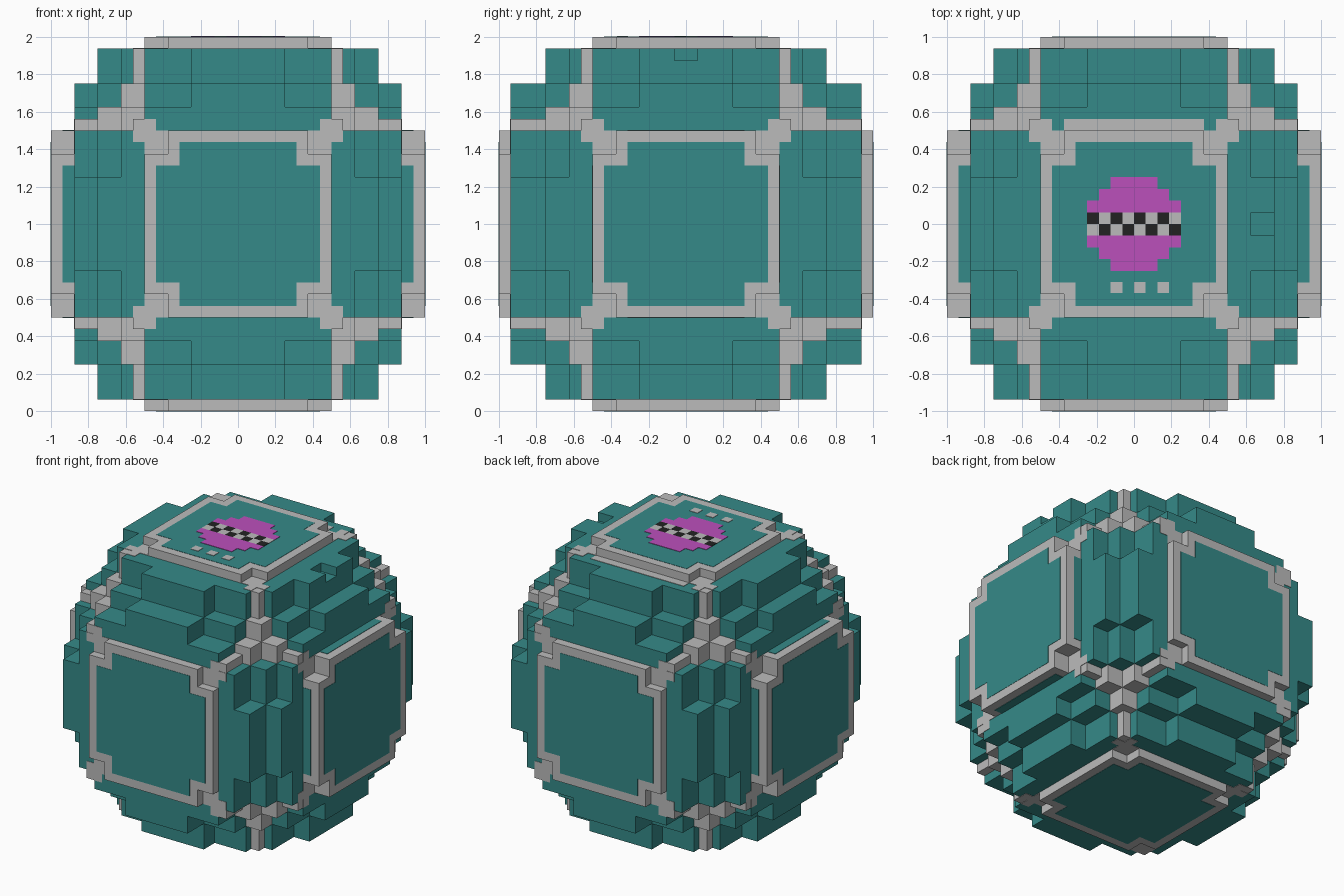
import bpy, bmesh
from mathutils import Vector

cube = bpy.data.objects.get("Cube")
if cube:
    bpy.data.objects.remove(cube, do_unlink=True)


def material(name, rgb):
    m = bpy.data.materials.new(name)
    m.use_nodes = True
    m.diffuse_color = (*rgb, 1)
    m.node_tree.nodes["Principled BSDF"].inputs["Base Color"].default_value = (*rgb, 1)
    return m


TEAL = material("teal", (0.036, 0.255, 0.25))
GREY = material("light grey", (0.50, 0.50, 0.50))
PINK = material("magenta", (0.50, 0.08, 0.50))
BLACK = material("black", (0.016, 0.016, 0.016))

U = 0.0625                       # smallest step of the shape
LEVEL = (0.875, 0.9375, 0.9375)  # height of the teal shell along x, y, z
AXES = "xyz"
SIDE = (("right", "left"), ("front", "back"), ("bottom", "top"))


def side_name(axis, s):
    return SIDE[axis][s > 0]


def prism(bm, poly, axis, t0, t1, signs=(1, 1)):
    """Extrude a 2D polygon along an axis; its plane is the other two axes."""
    i, j = [a for a in range(3) if a != axis]
    rings = []
    for t in (t0, t1):
        ring = []
        for a, b in poly:
            p = Vector((0, 0, 1))
            p[axis] += t
            p[i] += a * signs[0]
            p[j] += b * signs[1]
            ring.append(bm.verts.new(p))
        rings.append(ring)
    n = len(poly)
    bm.faces.new(rings[0])
    bm.faces.new(rings[1])
    for k in range(n):
        m = (k + 1) % n
        bm.faces.new((rings[0][k], rings[0][m], rings[1][m], rings[1][k]))


def rect(a0, a1, b0, b1):
    return [(a0, b0), (a1, b0), (a1, b1), (a0, b1)]


def plus(h, c):
    """Square of half size h with its corners cut back to c."""
    q = [(h, -c), (h, c), (c, c), (c, h)]
    return q + [(-c, h), (-c, c), (-h, c), (-h, -c)] + [(-c, -c), (-c, -h), (c, -h), (c, -c)]


def finish(name, bm, mat):
    bmesh.ops.recalc_face_normals(bm, faces=bm.faces)
    me = bpy.data.meshes.new(name)
    bm.to_mesh(me)
    bm.free()
    me.materials.append(mat)
    ob = bpy.data.objects.new(name, me)
    bpy.context.collection.objects.link(ob)
    return ob


# Inner body: three crossing blocks
bm = bmesh.new()
for ax in range(3):
    prism(bm, rect(-.5, .5, -.5, .5), ax, -LEVEL[ax], LEVEL[ax])
finish("inner_body", bm, TEAL)

# Six raised face plates, each with a grey frame and a teal panel
for ax in range(3):
    for s in (-1, 1):
        nm = side_name(ax, s)
        lv = LEVEL[ax]
        bm = bmesh.new()
        prism(bm, plus(.5, .375), ax, s * lv, s * 1.0)
        finish(nm + "_frame", bm, GREY)

        bm = bmesh.new()
        prism(bm, plus(.4375, .3125), ax, s * .99, s * 1.002)
        finish(nm + "_panel", bm, TEAL)

        # grey marks around the sunken corners of the plate
        bm = bmesh.new()
        for sa in (-1, 1):
            for sb in (-1, 1):
                for r in (rect(.375, .5, .375, .5), rect(.4375, .5, .5, .5625),
                          rect(.5, .5625, .4375, .5)):
                    prism(bm, r, ax, s * (lv - .003), s * (lv + .003), (sa, sb))
        finish(nm + "_corner_marks", bm, GREY)

        # the thicker side plates have a teal band below the frame
        if ax == 0:
            bm = bmesh.new()
            prism(bm, rect(-.503, .503, -.3125, .3125), 0, s * lv, s * (lv + U))
            prism(bm, rect(-.3125, .3125, -.503, .503), 0, s * lv, s * (lv + U))
            finish(nm + "_side_band", bm, TEAL)

# Twelve stepped edge panels between the plates
for ax in range(3):
    i, j = [a for a in range(3) if a != ax]
    A, B = LEVEL[j], LEVEL[i]
    middle = [(.5, .5), (.5, A), (.75, A), (.75, .75), (B, .75), (B, .5)]
    end = [(.5, .5), (.5, A), (.625, A), (.625, .75), (.75, .75), (.75, .625),
           (B, .625), (B, .5)]
    notched = middle[:2] + [(.625, A), (.625, A - U), (.75, A - U)] + middle[3:]
    for si in (-1, 1):
        for sj in (-1, 1):
            bm = bmesh.new()
            prism(bm, end, ax, -.5, -.25, (si, sj))
            prism(bm, end, ax, .25, .5, (si, sj))
            if ax == 1 and si > 0 and sj > 0:     # one panel has a small notch
                prism(bm, middle, ax, -.25, -U, (si, sj))
                prism(bm, notched, ax, -U, U, (si, sj))
                prism(bm, middle, ax, U, .25, (si, sj))
            else:
                prism(bm, middle, ax, -.25, .25, (si, sj))
            finish(f"{side_name(i, si)}_{side_name(j, sj)}_edge", bm, TEAL)

# Eight grey corner joints: a cube, three stub arms and three thin bars
for sx in (-1, 1):
    for sy in (-1, 1):
        for sz in (-1, 1):
            sg = (sx, sy, sz)
            bm = bmesh.new()
            for ax in range(3):
                other = tuple(sg[a] for a in range(3) if a != ax)
                prism(bm, rect(.5, .625, .5, .625), ax, sg[ax] * .5, sg[ax] * .75, other)
                prism(bm, rect(.5, .5625, .5, .5625), ax, sg[ax] * .5,
                      sg[ax] * LEVEL[ax], other)
            finish("_".join(side_name(a, sg[a]) for a in range(3)) + "_joint", bm, GREY)

# Grey strip behind the top plate
bm = bmesh.new()
prism(bm, rect(-.375, .375, .5, .5625), 2, .93, .9405)
finish("top_back_strip", bm, GREY)

# Round emblem on the top: magenta rows, chequered band and three dots
bm = bmesh.new()
for s in (-1, 1):
    for k, w in enumerate((.25, .1875, .125)):
        prism(bm, rect(-w, w, (k + 1) * U, (k + 2) * U), 2, 1.0, 1.005, (1, s))
finish("emblem_halves", bm, PINK)

for name, mat, odd in (("emblem_dark_checks", BLACK, 0), ("emblem_light_checks", GREY, 1)):
    bm = bmesh.new()
    for c in range(8):
        for r in range(2):
            if (c + r + 1) % 2 == odd:
                x, y = -.25 + c * U, -U + r * U
                prism(bm, rect(x, x + U, y, y + U), 2, 1.0, 1.005)
    finish(name, bm, mat)

bm = bmesh.new()
for x in (-.125, 0, .125):
    prism(bm, rect(x, x + U, -.37, -.31), 2, 1.0, 1.005)
finish("emblem_dots", bm, GREY)
